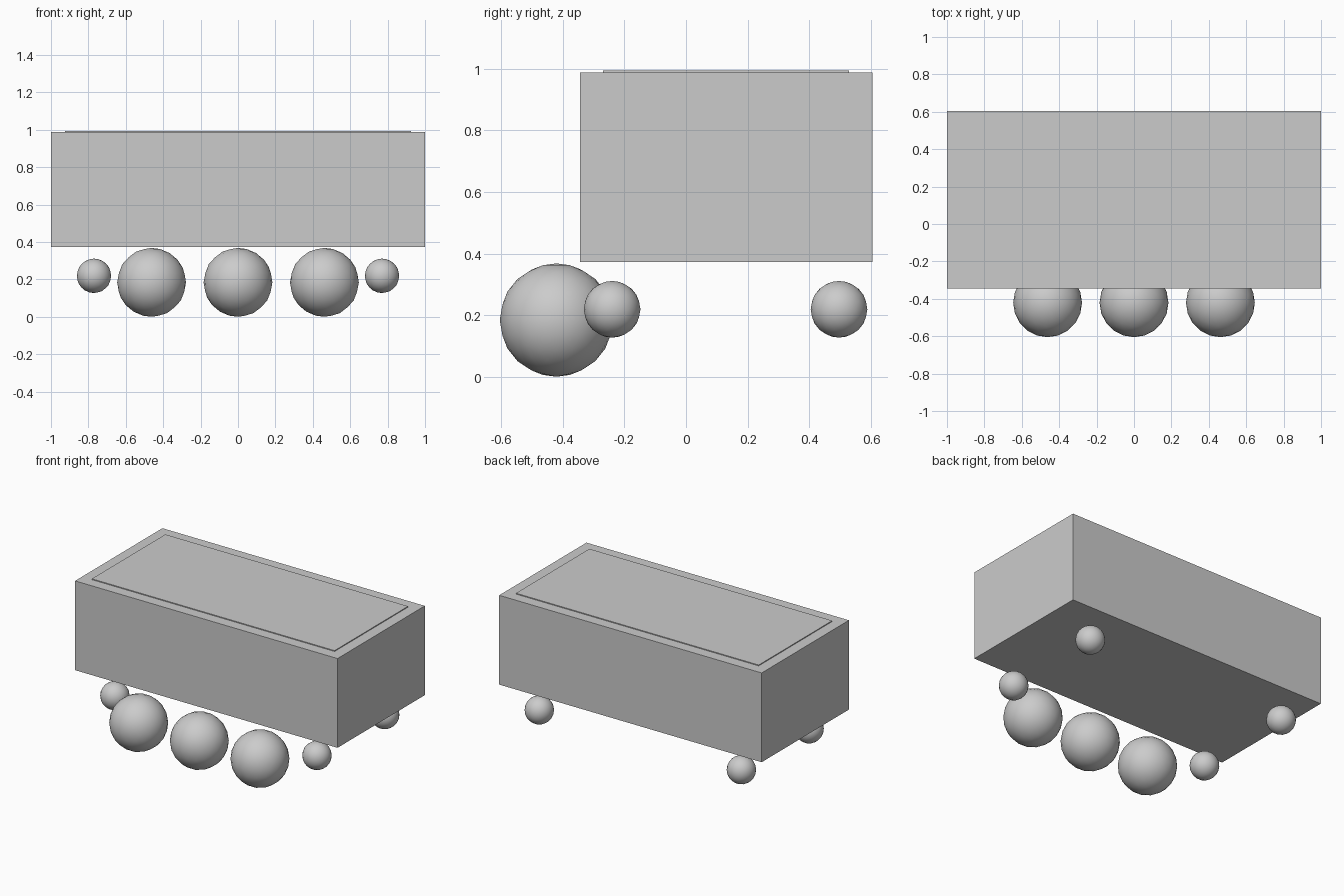
import bpy

default = bpy.data.objects.get("Cube")
if default:
    bpy.data.objects.remove(default, do_unlink=True)

# Single plain grey material
grey = bpy.data.materials.new("light_grey")
grey.use_nodes = True
colour = (0.6, 0.6, 0.6, 1.0)
grey.diffuse_color = colour
bsdf = next(n for n in grey.node_tree.nodes if n.type == 'BSDF_PRINCIPLED')
bsdf.inputs["Base Color"].default_value = colour


def finish(name):
    obj = bpy.context.object
    obj.name = name
    obj.data.materials.append(grey)
    return obj


def box(name, low, high):
    centre = [(a + b) / 2 for a, b in zip(low, high)]
    bpy.ops.mesh.primitive_cube_add(size=1, location=centre)
    obj = finish(name)
    obj.scale = [b - a for a, b in zip(low, high)]
    bpy.ops.object.transform_apply(location=False, rotation=False, scale=True)


def ball(name, radius, centre):
    bpy.ops.mesh.primitive_ico_sphere_add(subdivisions=3, radius=radius, location=centre)
    finish(name)
    bpy.ops.object.shade_smooth()


# Main block and the thin panel on its top
box("body", (-1, -0.345, 0.373), (1, 0.605, 0.988))
box("top_panel", (-0.925, -0.27, 0.98), (0.925, 0.53, 0.994))

# Row of three large balls along the front
for label, x in (("right", -0.462), ("middle", 0), ("left", 0.462)):
    ball(f"front_ball_{label}", 0.184, (x, -0.421, 0.184))

# Small feet near the four corners
for side, x in (("right", -0.77), ("left", 0.77)):
    for end, y in (("front", -0.24), ("back", 0.497)):
        ball(f"foot_{end}_{side}", 0.092, (x, y, 0.219))
